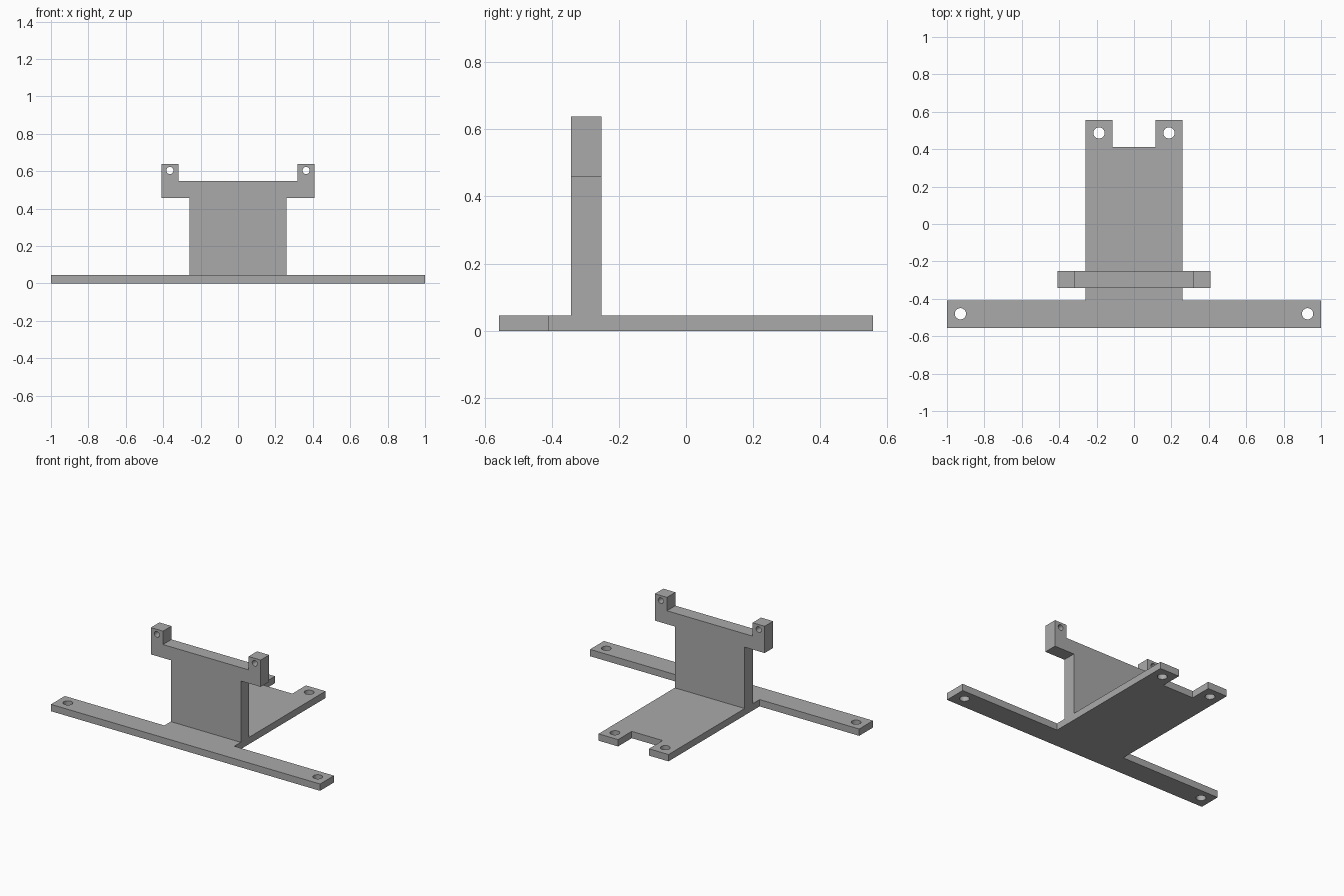
import bpy, bmesh
from math import sin, cos, tau
from mathutils import Matrix, Vector

cube = bpy.data.objects.get("Cube")
if cube:
    bpy.data.objects.remove(cube, do_unlink=True)

# Single plain grey
grey = bpy.data.materials.new("plain_grey")
grey.use_nodes = True
colour = (0.4, 0.4, 0.4, 1)
grey.diffuse_color = colour
grey.node_tree.nodes["Principled BSDF"].inputs["Base Color"].default_value = colour


def circle(cx, cy, radius, sides=32):
    return [(cx + radius * cos(tau * i / sides), cy + radius * sin(tau * i / sides))
            for i in range(sides)]


def plate(name, half_outline, holes, radius, thickness, matrix):
    """Mirror a half outline in x, pierce mirrored holes, and extrude it."""
    outline = half_outline + [(-x, y) for x, y in reversed(half_outline)]
    loops = [outline] + [circle(s * x, y, radius) for x, y in holes for s in (1, -1)]
    bm = bmesh.new()
    for loop in loops:
        verts = [bm.verts.new((x, y, 0)) for x, y in loop]
        for a, b in zip(verts, verts[1:] + verts[:1]):
            bm.edges.new((a, b))
    bmesh.ops.triangle_fill(bm, edges=bm.edges[:], use_beauty=True, normal=Vector((0, 0, 1)))
    grown = bmesh.ops.extrude_face_region(bm, geom=bm.faces[:], use_keep_orig=True)
    top = [g for g in grown["geom"] if isinstance(g, bmesh.types.BMVert)]
    bmesh.ops.translate(bm, verts=top, vec=(0, 0, thickness))
    bmesh.ops.transform(bm, matrix=matrix, verts=bm.verts[:])
    bmesh.ops.recalc_face_normals(bm, faces=bm.faces[:])
    mesh = bpy.data.meshes.new(name)
    bm.to_mesh(mesh)
    bm.free()
    mesh.materials.append(grey)
    obj = bpy.data.objects.new(name, mesh)
    bpy.context.collection.objects.link(obj)
    bpy.context.view_layer.objects.active = obj
    bpy.ops.object.select_all(action='DESELECT')
    obj.select_set(True)
    bpy.ops.object.shade_smooth_by_angle()
    return obj


BASE_TOP = 0.046
WALL_BACK = -0.252

# Flat base: long front bar, tongue and notched rear tabs
plate("base_plate",
      [(1, -0.557), (1, -0.41), (0.26, -0.41), (0.26, 0.557), (0.115, 0.557), (0.115, 0.412)],
      [(0.928, -0.48), (0.187, 0.487)], 0.03, BASE_TOP, Matrix())

# Standing wall with a wide head and two drilled ears
plate("upright_bracket",
      [(0.26, BASE_TOP), (0.26, 0.458), (0.408, 0.458), (0.408, 0.638), (0.318, 0.638), (0.318, 0.548)],
      [(0.364, 0.604)], 0.019, 0.09,
      Matrix.Translation((0, WALL_BACK, 0)) @ Matrix.Rotation(tau / 4, 4, 'X'))
